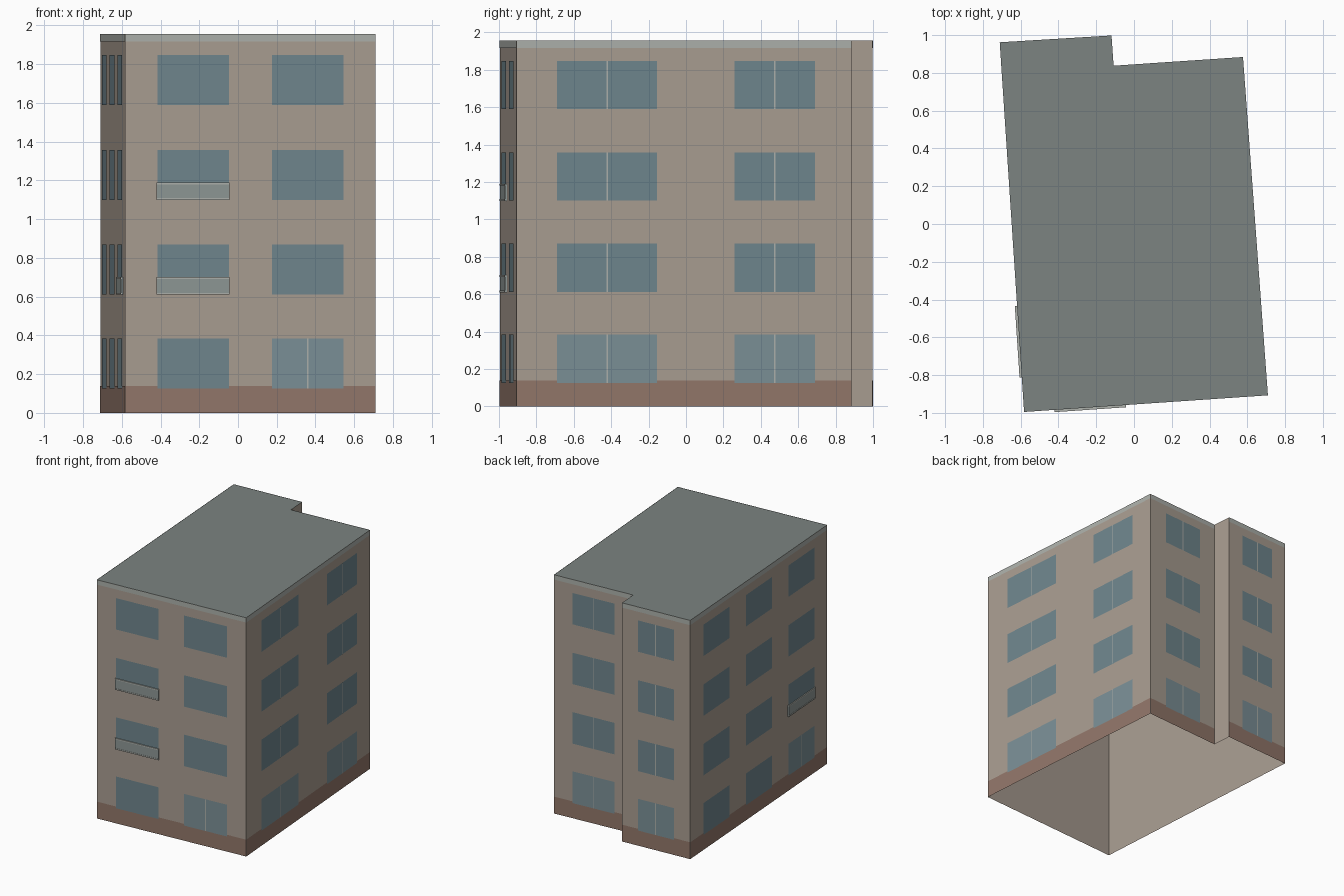
import bpy
from mathutils import Vector

if "Cube" in bpy.data.objects:
    bpy.data.objects.remove(bpy.data.objects["Cube"])

H = 1.955
# Footprint corners, anticlockwise from the front left
PLAN = [Vector(p) for p in ((-0.582, -0.995), (0.709, -0.907), (0.577, 0.884),
                            (-0.108, 0.838), (-0.119, 0.998), (-0.711, 0.962))]
FRONT, RIGHT, BACK_LONG, NOTCH, BACK_SHORT, LEFT = range(6)
ROWS = [(0.125, 0.385), (0.612, 0.87), (1.10, 1.357), (1.59, 1.847)]


def material(name, *rgb):
    m = bpy.data.materials.new(name)
    m.diffuse_color = (*rgb, 1)
    m.use_nodes = True
    m.node_tree.nodes["Principled BSDF"].inputs["Base Color"].default_value = m.diffuse_color
    return m


PLASTER = material("plaster", 0.40, 0.34, 0.285)
BRICK = material("brick", 0.29, 0.185, 0.145)
TRIM = material("trim", 0.42, 0.44, 0.41)
ROOF = material("roof", 0.20, 0.23, 0.22)
GLASS = material("glass", 0.16, 0.24, 0.27)
SHOP_GLASS = material("ground_glass", 0.20, 0.28, 0.31)
PANEL = material("balcony_panel", 0.27, 0.31, 0.30)


def mesh(name, verts, faces, mat):
    me = bpy.data.meshes.new(name)
    me.from_pydata(verts, [], faces)
    me.materials.append(mat)
    ob = bpy.data.objects.new(name, me)
    bpy.context.collection.objects.link(ob)
    return ob


def on_wall(wall, t, out, z):
    """Point on a wall: t runs 0-1 along it, out is distance off the face."""
    a, b = PLAN[wall], PLAN[(wall + 1) % 6]
    d = (b - a).normalized()
    p = a.lerp(b, t) + Vector((d.y, -d.x)) * out
    return (p.x, p.y, z)


def sheet(name, wall, t0, t1, z0, z1, out, mat):
    corners = [(t0, z0), (t1, z0), (t1, z1), (t0, z1)]
    mesh(name, [on_wall(wall, t, out, z) for t, z in corners], [(0, 1, 2, 3)], mat)


def block(name, wall, t0, t1, z0, z1, depth, mat):
    v = [on_wall(wall, t, o, z) for z in (z0, z1)
         for t, o in ((t0, 0), (t0, depth), (t1, depth), (t1, 0))]
    mesh(name, v, [(3, 2, 1, 0), (4, 5, 6, 7), (0, 1, 5, 4),
                   (1, 2, 6, 5), (2, 3, 7, 6)], mat)


# Wall shell, open underneath, and roof
shell = [(p.x, p.y, z) for z in (0, H) for p in PLAN]
mesh("walls", shell, [(i, (i + 1) % 6, (i + 1) % 6 + 6, i + 6) for i in range(6)], PLASTER)
mesh("roof", [(p.x, p.y, H) for p in PLAN], [tuple(range(6))], ROOF)

# Brick base and top trim on every wall except the notch side
for w in (FRONT, RIGHT, BACK_LONG, BACK_SHORT, LEFT):
    sheet("base_band", w, 0, 1, 0, 0.138, 0.002, BRICK)
    sheet("top_trim", w, 0, 1, 1.917, H, 0.002, TRIM)

# Window columns: wall, start, end, floors that have a mullion
ALL = (0, 1, 2, 3)
COLUMNS = [(FRONT, 0.128, 0.414, ()), (FRONT, 0.586, 0.872, (0,)),
           (RIGHT, 0.121, 0.42, ALL), (RIGHT, 0.651, 0.892, ALL),
           (BACK_LONG, 0.235, 0.765, ALL), (BACK_SHORT, 0.235, 0.765, ALL),
           (LEFT, 0.095, 0.285, ()), (LEFT, 0.405, 0.595, ()), (LEFT, 0.715, 0.905, (0,))]
for w, t0, t1, mullions in COLUMNS:
    length = (PLAN[(w + 1) % 6] - PLAN[w]).length
    for floor, (z0, z1) in enumerate(ROWS):
        split = floor in mullions
        sheet("window", w, t0, t1, z0, z1, 0.004,
              SHOP_GLASS if split and floor == 0 else GLASS)
        if split:
            mid, half = (t0 + t1) / 2, 0.004 / length
            sheet("mullion", w, mid - half, mid + half, z0, z1, 0.006, TRIM)

# Shallow balconies: panel with a rail above and below
for w, t0, t1, floor in ((FRONT, 0.125, 0.417, 1), (FRONT, 0.125, 0.417, 2),
                         (LEFT, 0.713, 0.907, 1)):
    z = ROWS[floor][0]
    block("balcony_panel", w, t0, t1, z, z + 0.085, 0.010, PANEL)
    for rz in (z - 0.002, z + 0.08):
        block("balcony_rail", w, t0, t1, rz, rz + 0.01, 0.012, TRIM)
